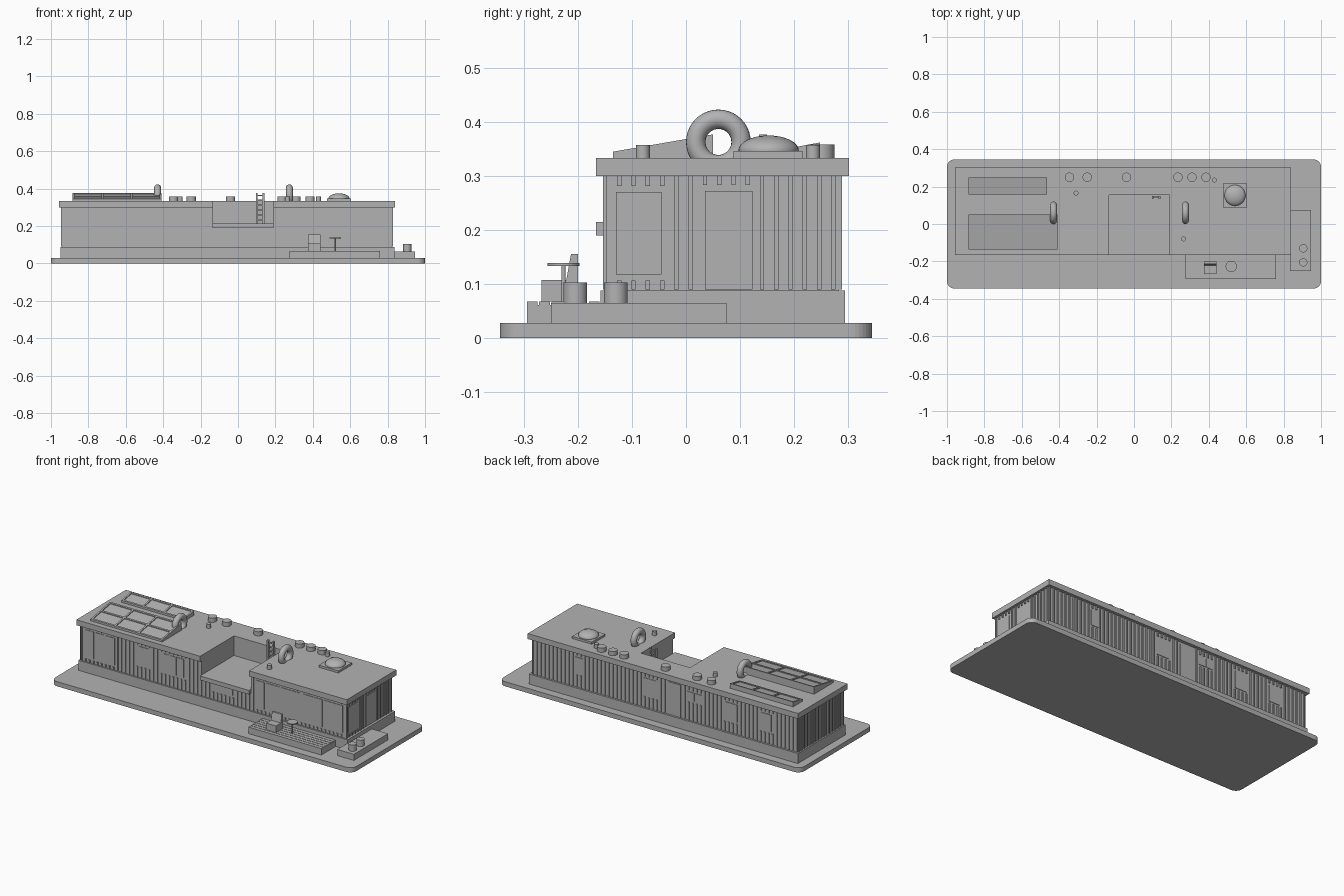
import bpy, bmesh, math

if "Cube" in bpy.data.objects:
    bpy.data.objects.remove(bpy.data.objects["Cube"], do_unlink=True)

GREY = (0.45, 0.45, 0.45, 1)
mat = bpy.data.materials.new("plain_grey")
mat.use_nodes = True
mat.diffuse_color = GREY
mat.node_tree.nodes["Principled BSDF"].inputs["Base Color"].default_value = GREY


def add_box(bm, x0, x1, y0, y1, z0, z1):
    verts = bmesh.ops.create_cube(bm, size=1)["verts"]
    for v in verts:
        v.co = (x1 if v.co.x > 0 else x0, y1 if v.co.y > 0 else y0, z1 if v.co.z > 0 else z0)


def finish(bm, name):
    bmesh.ops.recalc_face_normals(bm, faces=bm.faces)
    mesh = bpy.data.meshes.new(name)
    bm.to_mesh(mesh)
    bm.free()
    mesh.materials.append(mat)
    ob = bpy.data.objects.new(name, mesh)
    bpy.context.collection.objects.link(ob)
    return ob


def boxes(name, *items):
    bm = bmesh.new()
    for item in items:
        add_box(bm, *item)
    return finish(bm, name)


def prism(name, outline, start, direction):
    """Extrude a closed outline given as 3D points."""
    bm = bmesh.new()
    face = bm.faces.new([bm.verts.new(p) for p in outline])
    grown = bmesh.ops.extrude_face_region(bm, geom=[face])["geom"]
    bmesh.ops.translate(bm, vec=direction, verts=[g for g in grown if isinstance(g, bmesh.types.BMVert)])
    bmesh.ops.translate(bm, vec=start, verts=bm.verts)
    return finish(bm, name)


def smooth(name):
    ob = bpy.context.object
    ob.name = name
    ob.data.materials.append(mat)
    bpy.ops.object.shade_smooth_by_angle(angle=math.radians(40))
    return ob


def cylinder(name, x, y, r, z0, z1):
    bpy.ops.mesh.primitive_cylinder_add(vertices=32, radius=r, depth=z1 - z0, location=(x, y, (z0 + z1) / 2))
    return smooth(name)


# Ground slab with rounded corners
bm = bmesh.new()
add_box(bm, -1, 1, -0.345, 0.345, 0, 0.028)
corners = [e for e in bm.edges if abs(e.verts[0].co.z - e.verts[1].co.z) > 0.01]
bmesh.ops.bevel(bm, geom=corners, offset=0.04, segments=8, profile=0.5, affect='EDGES')
finish(bm, "ground_slab")

# House body: plinth, lower walls, then a notched upper storey and roof
TX0, TX1, TY = -0.135, 0.19, 0.155


def notched(name, x0, x1, y0, y1, z0, z1):
    outline = [(x0, y0), (TX0, y0), (TX0, TY), (TX1, TY), (TX1, y0), (x1, y0), (x1, y1), (x0, y1)]
    return prism(name, [(x, y, 0) for x, y in outline], (0, 0, z0), (0, 0, z1 - z0))


WX0, WX1, WY0, WY1 = -0.94, 0.823, -0.148, 0.283
boxes("plinth", (-0.95, 0.838, -0.158, 0.295, 0.028, 0.088))
boxes("lower_walls", (WX0, WX1, WY0, WY1, 0.088, 0.2))
notched("upper_walls", WX0, WX1, WY0, WY1, 0.2, 0.3)
notched("roof", -0.957, 0.84, -0.167, 0.302, 0.3, 0.333)
boxes("terrace_floor", (TX0, TX1, -0.167, TY, 0.19, 0.215))


# Battened walls with window and door plates
def wall(name, along_x, pos, side, start, end, openings):
    battens, plates = [], []
    lift = lambda d: sorted((pos - side * 0.004, pos + side * d))

    def place(a0, a1, depth, z0, z1):
        d0, d1 = lift(depth)
        return (a0, a1, d0, d1, z0, z1) if along_x else (d0, d1, a0, a1, z0, z1)

    count = round((end - start) / 0.0265)
    for i in range(count + 1):
        a = start + (end - start) * i / count
        top = 0.19 if name == "front" and TX0 < a < TX1 else 0.3
        spans = [(0.09, top)]
        for a0, a1, z0, z1 in openings:
            if a0 - 0.012 < a < a1 + 0.012:
                spans = [(0.09, z0 - 0.011), (z1 + 0.011, top)]
        for z0, z1 in spans:
            if z1 - z0 > 0.006:
                battens.append(place(a - 0.004, a + 0.004, 0.006, z0, z1))
    for a0, a1, z0, z1 in openings:
        plates.append(place(a0, a1, 0.003, z0, z1))
    boxes(name + "_battens", *battens)
    if plates:
        boxes(name + "_windows_and_doors", *plates)


front = [(x, x + w, 0.117, 0.28) for x, w in
         ((-0.91, 0.056), (-0.845, 0.056), (-0.78, 0.065), (0.22, 0.06), (0.29, 0.09),
          (0.395, 0.125), (0.535, 0.13), (0.68, 0.12))]
front += [(x, x + w, 0.165, 0.275) for x, w in ((-0.553, 0.066), (-0.394, 0.04), (-0.345, 0.04), (-0.296, 0.04))]
front += [(x, x + 0.065, 0.145, 0.183) for x in (-0.07, 0.005)]
back = [(0.485, 0.535, 0.175, 0.268), (0.0, 0.08, 0.165, 0.265), (-0.165, -0.08, 0.09, 0.285),
        (-0.255, -0.21, 0.21, 0.26), (-0.305, -0.26, 0.21, 0.26),
        (-0.54, -0.46, 0.16, 0.265), (-0.765, -0.695, 0.165, 0.265)]
wall("front", True, WY0, -1, WX0 + 0.005, WX1 - 0.005, front)
wall("back", True, WY1, 1, WX0 + 0.005, WX1 - 0.005, back)
wall("left_side", False, WX1, 1, WY0 - 0.002, WY1 - 0.01,
     [(-0.13, -0.045, 0.117, 0.27), (0.035, 0.123, 0.09, 0.272)])
wall("right_side", False, WX0, -1, WY0 + 0.005, WY1 - 0.005, [])


# Tilted solar panels with raised frames
def solar(name, x0, x1, y0, y1, low, high, rows):
    bm = bmesh.new()
    add_box(bm, x0, x1, y0, y1, 0.333, low - 0.005)
    t = 0.005
    for i in range(4):
        x = x0 + t + (x1 - x0 - 2 * t) * i / 3
        add_box(bm, x - t, x + t, y0, y1, low - 0.006, low)
    for j in range(rows + 1):
        y = y0 + t + (y1 - y0 - 2 * t) * j / rows
        add_box(bm, x0, x1, y - t, y + t, low - 0.006, low)
    for v in bm.verts:
        if v.co.z > 0.334:
            v.co.z += (high - low) * (v.co.y - y0) / (y1 - y0)
    finish(bm, name)


solar("large_solar_panel", -0.885, -0.41, -0.135, 0.05, 0.345, 0.377, 2)
solar("small_solar_panel", -0.885, -0.465, 0.157, 0.248, 0.345, 0.362, 1)

# Life rings standing on the roof
for i, x in enumerate((-0.43, 0.275)):
    bpy.ops.mesh.primitive_torus_add(location=(x, 0.06, 0.363), rotation=(0, math.pi / 2, 0),
                                     major_radius=0.042, minor_radius=0.018,
                                     major_segments=40, minor_segments=20)
    smooth(f"roof_ring_{i + 1}")

# Roof vents
for i, x in enumerate((-0.345, -0.25, -0.04, 0.235, 0.31, 0.385)):
    cylinder(f"large_vent_{i + 1}", x, 0.25, 0.025, 0.33, 0.358)
for i, (x, y) in enumerate(((0.43, 0.235), (-0.31, 0.165), (0.265, -0.08))):
    cylinder(f"small_vent_{i + 1}", x, y, 0.013, 0.33, 0.357)

# Domed skylight
boxes("skylight_base", (0.475, 0.605, 0.088, 0.216, 0.33, 0.346))
bpy.ops.mesh.primitive_uv_sphere_add(segments=32, ring_count=16, radius=0.056, location=(0.54, 0.153, 0.347))
bpy.context.object.scale.z = 0.5
smooth("skylight_dome")

# Terrace ladder
rails = [(x, x + 0.009, 0.135, 0.15, 0.215, 0.377) for x in (0.096, 0.132)]
rungs = [(0.1, 0.137, 0.139, 0.146, 0.23 + i * 0.026, 0.237 + i * 0.026) for i in range(6)]
boxes("terrace_ladder", *rails, *rungs)

# Front deck with planks, side deck with planters
planks = [(0.275, 0.76, -0.295 + i * 0.023, -0.275 + i * 0.023, 0.06, 0.067) for i in range(6)]
boxes("front_deck", (0.275, 0.76, -0.295, -0.157, 0.028, 0.061), *planks)
boxes("side_deck", (0.835, 0.945, -0.25, 0.075, 0.028, 0.065))
for i, y in enumerate((-0.205, -0.13)):
    cylinder(f"planter_{i + 1}", 0.905, y, 0.022, 0.065, 0.103)

# Deck table and chair
cylinder("table_top", 0.52, -0.227, 0.03, 0.133, 0.139)
cylinder("table_leg", 0.52, -0.227, 0.004, 0.067, 0.135)
boxes("chair_seat", (0.375, 0.44, -0.268, -0.202, 0.067, 0.107))
prism("chair_back", [(0, -0.223, 0.1), (0, -0.2, 0.1), (0, -0.2, 0.155), (0, -0.213, 0.155)],
      (0.375, 0, 0), (0.065, 0, 0))
